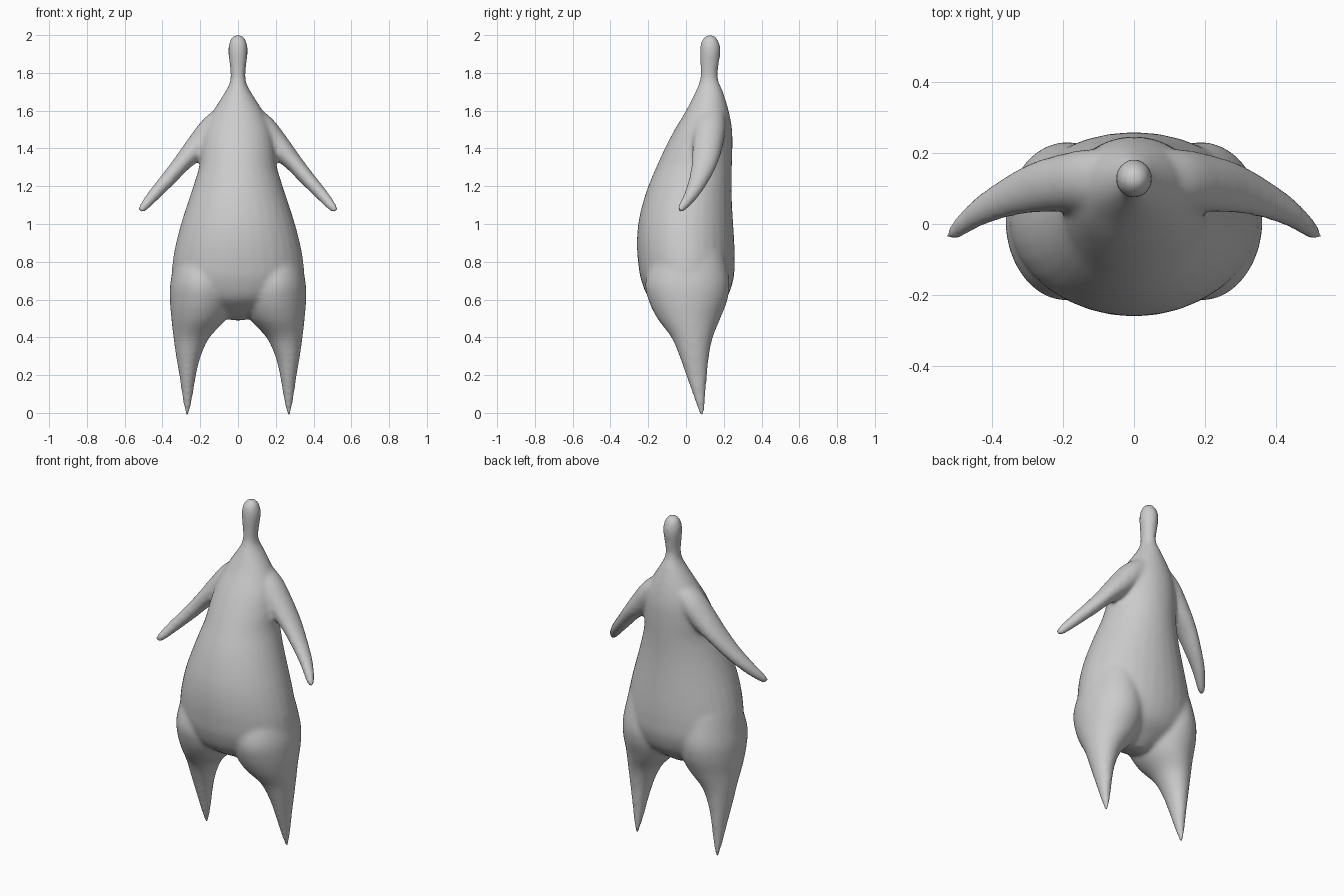
import bpy, bmesh, math
from mathutils import Vector

cube = bpy.data.objects.get("Cube")
if cube:
    bpy.data.objects.remove(cube, do_unlink=True)

SIDES = 32
STEPS = 5


def smooth_rows(rows):
    """Catmull-Rom interpolation between the given section rows."""
    rows = [Vector(r) for r in rows]
    pts = [rows[0]] + rows + [rows[-1]]
    out = []
    for p, q, r, s in zip(pts, pts[1:], pts[2:], pts[3:]):
        for k in range(STEPS):
            t = k / STEPS
            out.append(0.5 * (2 * q + (r - p) * t + (2 * p - 5 * q + 4 * r - s) * t * t
                              + (3 * q - p - 3 * r + s) * t ** 3))
    return out + [rows[-1]]


def loft(bm, rows, side=1, tilt=0.0):
    """Closed tube of ellipses; each row is x, y, z, half width, half depth."""
    across = Vector((math.cos(tilt), 0, math.sin(tilt)))
    depth = Vector((0, 1, 0))
    rings = []
    for x, y, z, a, b in smooth_rows(rows):
        ring = []
        for i in range(SIDES):
            ang = math.tau * i / SIDES
            p = Vector((x, y, z)) + across * (a * math.cos(ang)) + depth * (b * math.sin(ang))
            p.x *= side
            ring.append(bm.verts.new(p))
        rings.append(ring)
    for low, high in zip(rings, rings[1:]):
        for i in range(SIDES):
            j = (i + 1) % SIDES
            bm.faces.new((low[i], low[j], high[j], high[i]))
    bm.faces.new(rings[0])
    bm.faces.new(rings[-1])


def upright(z, inner, outer, front, back):
    """Section row from its extents at one height."""
    return ((inner + outer) / 2, (front + back) / 2, z, (outer - inner) / 2, (back - front) / 2)


# Torso, neck and head: height, half width, front, back
torso = [(.49, .03, .01, .07), (.53, .15, -.09, .13), (.6, .27, -.19, .21),
         (.7, .345, -.237, .25), (.8, .346, -.254, .258), (.9, .328, -.26, .256),
         (1, .302, -.253, .25), (1.1, .27, -.232, .244), (1.2, .237, -.2, .241),
         (1.3, .207, -.158, .243), (1.4, .195, -.112, .246), (1.5, .175, -.06, .244),
         (1.6, .13, 0, .226), (1.7, .068, .05, .196), (1.75, .044, .07, .175),
         (1.8, .04, .076, .168), (1.9, .051, .073, .182), (1.95, .049, .076, .179),
         (1.985, .035, .092, .163), (2.003, .012, .115, .14)]

# Legs: height, inner x, outer x, front, back
leg = [(-.015, .262, .278, .078, .094), (.02, .253, .284, .062, .098), (.1, .238, .297, .035, .104),
       (.2, .222, .311, 0, .112), (.3, .197, .328, -.035, .122), (.4, .15, .342, -.078, .142),
       (.5, .06, .353, -.152, .182), (.6, .02, .361, -.2, .22),
       (.7, .02, .357, -.215, .23), (.85, .04, .325, -.17, .2)]

# Arms: x, y, z, half thickness, half depth
arm = [(.06, .13, 1.6, .04, .07), (.13, .125, 1.51, .07, .085), (.21, .115, 1.415, .066, .08),
       (.29, .1, 1.33, .049, .07), (.365, .072, 1.243, .041, .056), (.44, .032, 1.16, .034, .042),
       (.495, -.012, 1.096, .026, .029), (.522, -.034, 1.066, .013, .014)]

bm = bmesh.new()
loft(bm, [upright(z, -w, w, f, b) for z, w, f, b in torso])
for side in (-1, 1):
    loft(bm, [upright(*row) for row in leg], side)
    loft(bm, arm, side, math.radians(45))
bmesh.ops.recalc_face_normals(bm, faces=bm.faces)
mesh = bpy.data.meshes.new("body")
bm.to_mesh(mesh)
bm.free()
body = bpy.data.objects.new("body", mesh)
bpy.context.collection.objects.link(body)

# Fuse the parts into one soft skin
remesh = body.modifiers.new("fuse", "REMESH")
remesh.mode = "VOXEL"
remesh.voxel_size = 0.012
remesh.use_smooth_shade = True
soften = body.modifiers.new("soften", "SMOOTH")
soften.factor = 0.5
soften.iterations = 10

# Plain grey skin
grey = bpy.data.materials.new("plain grey")
grey.use_nodes = True
colour = (0.6, 0.6, 0.6, 1)
grey.diffuse_color = colour
grey.node_tree.nodes["Principled BSDF"].inputs["Base Color"].default_value = colour
mesh.materials.append(grey)
for poly in mesh.polygons:
    poly.use_smooth = True
